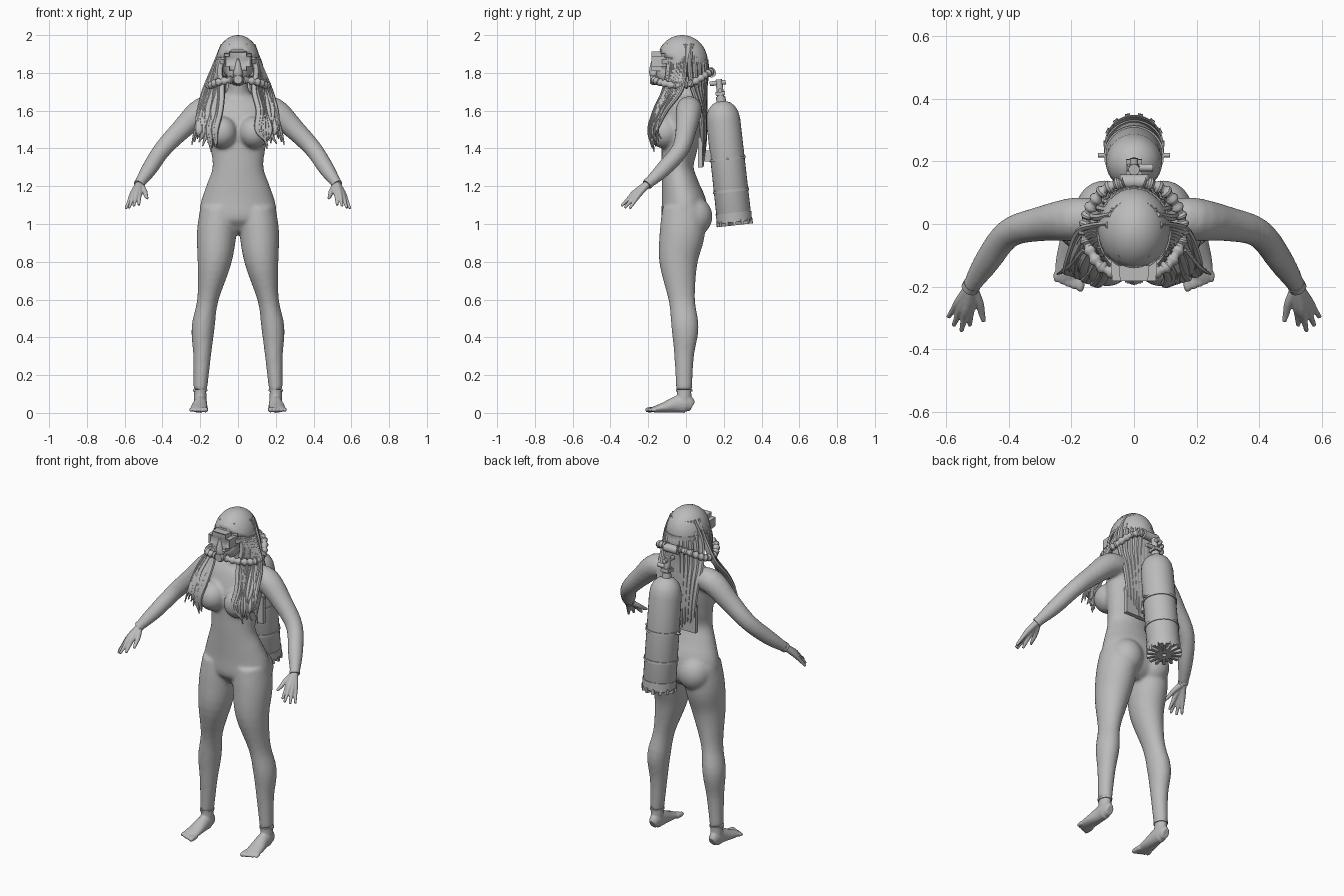
import bpy, bmesh, math, random
from mathutils import Vector, Matrix

random.seed(4)
cube = bpy.data.objects.get("Cube")
if cube:
    bpy.data.objects.remove(cube, do_unlink=True)

grey = bpy.data.materials.new("plain_grey")
grey.use_nodes = True
COLOUR = (0.5, 0.5, 0.5, 1)
grey.diffuse_color = COLOUR
grey.node_tree.nodes["Principled BSDF"].inputs["Base Color"].default_value = COLOUR
X, Y, Z = Vector((1, 0, 0)), Vector((0, 1, 0)), Vector((0, 0, 1))
parts = []


def resample(rows, steps):
    """Catmull-Rom through rows of x, y, z, radius a, radius b."""
    out = []
    for i in range(len(rows) - 1):
        p = [rows[max(0, min(len(rows) - 1, i + k))] for k in (-1, 0, 1, 2)]
        for j in range(steps):
            t = j / steps
            out.append([0.5 * (2 * b + (c - a) * t + (2 * a - 5 * b + 4 * c - d) * t * t
                               + (3 * b - a - 3 * c + d) * t ** 3) for a, b, c, d in zip(*p)])
    return out + [list(rows[-1])]


def loft(bm, rows, ref=Y, sides=16, steps=4):
    """Skin elliptical sections along a path."""
    rows = [list(r) + [r[3]] if len(r) == 4 else list(r) for r in rows]
    if steps > 1:
        rows = resample(rows, steps)
    centres = [Vector(r[:3]) for r in rows]
    rings = []
    for i, r in enumerate(rows):
        t = (centres[min(i + 1, len(rows) - 1)] - centres[max(i - 1, 0)]).normalized()
        side = t.cross(ref).normalized()
        up = side.cross(t)
        rings.append([bm.verts.new(centres[i] + side * r[3] * math.cos(a) + up * r[4] * math.sin(a))
                      for a in (math.tau * k / sides for k in range(sides))])
    for lo, hi in zip(rings, rings[1:]):
        for k in range(sides):
            n = (k + 1) % sides
            bm.faces.new((lo[k], lo[n], hi[n], hi[k]))
    bm.faces.new(rings[0][::-1])
    bm.faces.new(rings[-1])


def ball(bm, centre, size):
    m = Matrix.Translation(centre) @ Matrix.Diagonal((*size, 1))
    return bmesh.ops.create_uvsphere(bm, u_segments=32, v_segments=20, radius=1, matrix=m)["verts"]


def box(bm, centre, size):
    m = Matrix.Translation(centre) @ Matrix.Diagonal((*size, 1))
    return bmesh.ops.create_cube(bm, size=1, matrix=m)["verts"]


def finish(name, bm, voxel=0, smooth=0):
    bmesh.ops.recalc_face_normals(bm, faces=bm.faces)
    mesh = bpy.data.meshes.new(name)
    bm.to_mesh(mesh)
    bm.free()
    mesh.materials.append(grey)
    obj = bpy.data.objects.new(name, mesh)
    bpy.context.collection.objects.link(obj)
    if voxel:
        rm = obj.modifiers.new("blend", 'REMESH')
        rm.mode, rm.voxel_size, rm.use_smooth_shade = 'VOXEL', voxel, True
        sm = obj.modifiers.new("soften", 'SMOOTH')
        sm.factor, sm.iterations = 0.5, smooth
    parts.append(obj)
    return obj


# Suited body: torso, legs and arms blended into one skin
bm = bmesh.new()
loft(bm, [(0, -.02, .95, .07, .06), (0, -.01, 1.01, .19, .115), (0, -.01, 1.1, .2, .12),
          (0, -.03, 1.2, .168, .1), (0, -.045, 1.3, .135, .085), (0, -.035, 1.4, .145, .095),
          (0, -.025, 1.5, .16, .105), (0, -.005, 1.6, .165, .09), (0, .005, 1.66, .12, .065),
          (0, 0, 1.7, .06, .055), (0, -.02, 1.8, .052, .054)], sides=32)
for s in (-1, 1):
    loft(bm, [(s * .1, -.01, 1.08, .1, .115), (s * .113, -.02, .95, .105, .12),
              (s * .125, -.04, .8, .09, .102), (s * .16, -.022, .6, .056, .07),
              (s * .185, -.005, .45, .061, .072), (s * .19, -.01, .3, .047, .052),
              (s * .2, -.01, .12, .036, .042)], sides=24)
    loft(bm, [(s * .1, .02, 1.61, .06), (s * .19, .015, 1.6, .07), (s * .3, 0, 1.5, .056),
              (s * .4, -.03, 1.395, .047), (s * .47, -.12, 1.29, .042), (s * .525, -.205, 1.21, .027)])
    ball(bm, (s * .093, .04, 1.04), (.095, .1, .105))
    ball(bm, (s * .085, -.115, 1.485), (.08, .085, .085))
finish("suited_body", bm, .01, 6)

# Head and face
bm = bmesh.new()
ball(bm, (0, -.035, 1.87), (.095, .115, .115))
ball(bm, (0, -.085, 1.8), (.062, .075, .07))
finish("head", bm, .01, 3)

for s, label in ((1, "left"), (-1, "right")):
    # Hand: palm rays, fingers and thumb
    bm = bmesh.new()
    wrist = Vector((.52, -.195, 1.22))
    tips = [(.594, -.298, 1.082), (.577, -.325, 1.085), (.552, -.343, 1.095), (.525, -.325, 1.1)]
    for i, tip in enumerate(tips):
        tip = Vector(tip)
        knuckle = wrist.lerp(tip, .5) + Vector((0, 0, .01))
        rows = [(wrist, .018), (knuckle, .016), (knuckle.lerp(tip, .5), .011), (tip, .007)]
        loft(bm, [(s * p.x, p.y, p.z, r) for p, r in rows], sides=12)
    loft(bm, [(s * .52, -.2, 1.21, .018), (s * .495, -.25, 1.175, .014),
              (s * .487, -.285, 1.15, .011), (s * .48, -.312, 1.135, .007)], sides=12)
    finish(label + "_hand", bm, .004, 2)

    # Foot: sole, ankle and toes
    bm = bmesh.new()
    loft(bm, [(s * .2, .034, .035, .022, .028), (s * .2, 0, .05, .034, .05),
              (s * .2, -.05, .045, .037, .044), (s * .205, -.11, .03, .044, .029),
              (s * .208, -.16, .02, .045, .018), (s * .208, -.178, .016, .04, .013)], ref=Z)
    loft(bm, [(s * .2, -.01, .04, .034, .04), (s * .2, -.01, .125, .032, .038)])
    for i in range(5):
        x, r, tip = .172 + .019 * i, .014 - .001 * i, -.214 + .007 * i
        loft(bm, [(s * x, -.155, .018, r), (s * x, tip + .015, .016, r), (s * x, tip, .012, r * .6)],
             ref=Z, sides=12)
    finish(label + "_foot", bm, .005, 2)

    # Ankle and wrist cuffs
    bm = bmesh.new()
    loft(bm, [(s * .2, -.01, .112, .037, .043), (s * .2, -.01, .125, .038, .044)], steps=1, sides=24)
    loft(bm, [(s * .518, -.195, 1.22, .029), (s * .526, -.207, 1.208, .028)], steps=1)
    finish(label + "_cuffs", bm)

# Hair cap, open at the face
bm = bmesh.new()
ball(bm, (0, -.02, 1.86), (.115, .135, .14))
opening = [f for f in bm.faces if f.calc_center_median().z < 1.78 or
           (f.calc_center_median().y < -.07 and f.calc_center_median().z < 1.93 - abs(f.calc_center_median().x) * .5)]
bmesh.ops.delete(bm, geom=opening, context='FACES')
cap = finish("hair_cap", bm)
cap.modifiers.new("thickness", 'SOLIDIFY').thickness = .012

# Long locks over the shoulders and chest
bm = bmesh.new()
for s in (-1, 1):
    for i in range(11):
        t = i / 10
        wob = random.uniform(-.012, .012)
        end = 1.37 + .13 * abs(t - .35) + random.uniform(0, .05)
        w = random.uniform(.014, .02)
        loft(bm, [(s * (.04 + .04 * t), -.1 + .1 * t, 1.95, .012, .008),
                  (s * (.095 + .025 * t), -.095 + .09 * t, 1.83, w, .012),
                  (s * (.085 + .085 * t), -.115 + .09 * t, 1.71, w, .013),
                  (s * (.1 + .1 * t + wob), -.165 + .06 * t, 1.6, w, .012),
                  (s * (.11 + .1 * t - wob), -.195 + .04 * t, 1.5, w * .9, .01),
                  (s * (.125 + .08 * t + wob * 2), -.185 + .04 * t, end, .003, .003)], sides=8, steps=5)
    for t in (0, .5, 1):
        loft(bm, [(s * .16, -.08, 1.68, .01, .008), (s * (.19 + .01 * t), -.13, 1.58, .012, .008),
                  (s * (.205 + .02 * t), -.15, 1.5, .009, .006),
                  (s * (.215 + .03 * t), -.13 - .03 * t, 1.45 - .03 * t, .003)], sides=6)
finish("front_locks", bm)

# Locks down the back
bm = bmesh.new()
for i in range(13):
    t = i / 6 - 1
    c = 1 - t * t
    loft(bm, [(t * .07, .03 + .04 * c, 1.95, .014, .01), (t * .112, .02 + .088 * c, 1.84, .02, .014),
              (t * .125, .035 + .065 * c, 1.72, .021, .014), (t * .125, .075 + .025 * c, 1.6, .02, .013),
              (t * .11, .085 + .015 * c, 1.45, .018, .011),
              (t * .1, .075 + .015 * c, 1.3 + random.uniform(0, .06), .005, .004)], sides=8, steps=5)
finish("back_locks", bm)

# Mask: rounded frame, recessed lens, nose pocket and strap
bm = bmesh.new()
for v in box(bm, (0, -.145, 1.862), (.15, .075, .105)):
    if v.co.y < -.15:
        v.co.x *= .93
bmesh.ops.bevel(bm, geom=[e for e in bm.edges if abs(e.verts[0].co.y - e.verts[1].co.y) > .03],
                offset=.025, segments=4, affect='EDGES')
front = [f for f in bm.faces if f.calc_center_median().y < -.18]
bmesh.ops.inset_region(bm, faces=front, thickness=.01, depth=0)
bmesh.ops.translate(bm, verts=front[0].verts, vec=(0, .007, 0))
finish("mask", bm)
bm = bmesh.new()
loft(bm, [(0, -.165, 1.875, .008, .014), (0, -.17, 1.83, .018, .022), (0, -.17, 1.795, .026, .024),
          (0, -.16, 1.785, .02, .016)], sides=12)
finish("nose_pocket", bm)
bm = bmesh.new()
loft(bm, [(0, -.02, 1.848, .119, .138), (0, -.02, 1.872, .119, .138)], sides=40, steps=1)
finish("mask_strap", bm)

# Ribbed breathing hoses around the neck
bm = bmesh.new()
for s in (-1, 1):
    path = resample([(s * .03, .135, 1.81, .016, .016), (s * .1, .105, 1.79, .016, .016),
                     (s * .148, .03, 1.745, .016, .016), (s * .152, -.05, 1.732, .016, .016),
                     (s * .105, -.135, 1.75, .016, .016), (s * .02, -.17, 1.765, .016, .016)], 12)
    for i, r in enumerate(path):
        r[3] = r[4] = .021 if i % 4 < 2 else .014
    loft(bm, path, ref=Z, sides=12, steps=1)
finish("breathing_hoses", bm)
bm = bmesh.new()
loft(bm, [(0, -.13, 1.765, .024), (0, -.175, 1.765, .03), (0, -.19, 1.765, .022)], ref=Z, steps=1)
loft(bm, [(-.045, .135, 1.8, .024), (.045, .135, 1.8, .024)], ref=Z, steps=1)
finish("mouthpiece_and_regulator", bm)


def tilt(obj):
    """Lean a tank part, modelled upright at the origin, towards the back."""
    obj.matrix_world = Matrix.Translation((0, .258, 1.0)) @ Matrix.Rotation(.11, 4, 'X')


# Air tank with domed shoulder
bm = bmesh.new()
loft(bm, [(0, 0, z, r) for z, r in ((.012, .088), (.02, .092), (.55, .09), (.59, .084), (.62, .07),
                                    (.642, .048), (.652, .026), (.68, .024))], sides=32, steps=1)
tilt(finish("air_tank", bm))

# Boot with a scalloped, finned base
bm = bmesh.new()
loft(bm, [(0, 0, .01, .093), (0, 0, .06, .095)], sides=32, steps=1)
for k in range(14):
    fin = box(bm, (.055, 0, .007), (.084, .016, .028))
    bmesh.ops.rotate(bm, verts=fin, cent=(0, 0, 0), matrix=Matrix.Rotation(math.tau * k / 14, 3, 'Z'))
tilt(finish("tank_boot", bm))

# Bands and clamp bar
bm = bmesh.new()
for z in (.17, .34):
    loft(bm, [(0, 0, z, .096), (0, 0, z + .014, .096)], sides=32, steps=1)
loft(bm, [(-.115, 0, .347, .007), (.115, 0, .347, .007)], ref=Z, sides=10, steps=1)
tilt(finish("tank_bands", bm))

# Valve
bm = bmesh.new()
loft(bm, [(0, 0, .67, .018), (0, 0, .77, .018)], steps=1)
loft(bm, [(0, .035, .752, .013), (0, -.05, .752, .013)], ref=Z, steps=1, sides=10)
loft(bm, [(-.02, 0, .71, .012), (.06, 0, .71, .012)], ref=Z, steps=1, sides=10)
box(bm, (0, 0, .695), (.05, .05, .02))
tilt(finish("tank_valve", bm))

# Backplate between the tank and the back
bm = bmesh.new()
box(bm, (0, .075, 1.38), (.25, .025, .16))
box(bm, (0, .115, 1.36), (.06, .08, .06))
finish("backplate", bm)

for obj in bpy.context.selected_objects:
    obj.select_set(False)
for obj in parts:
    obj.select_set(True)
bpy.context.view_layer.objects.active = parts[0]
bpy.ops.object.shade_smooth_by_angle(angle=math.radians(40))
